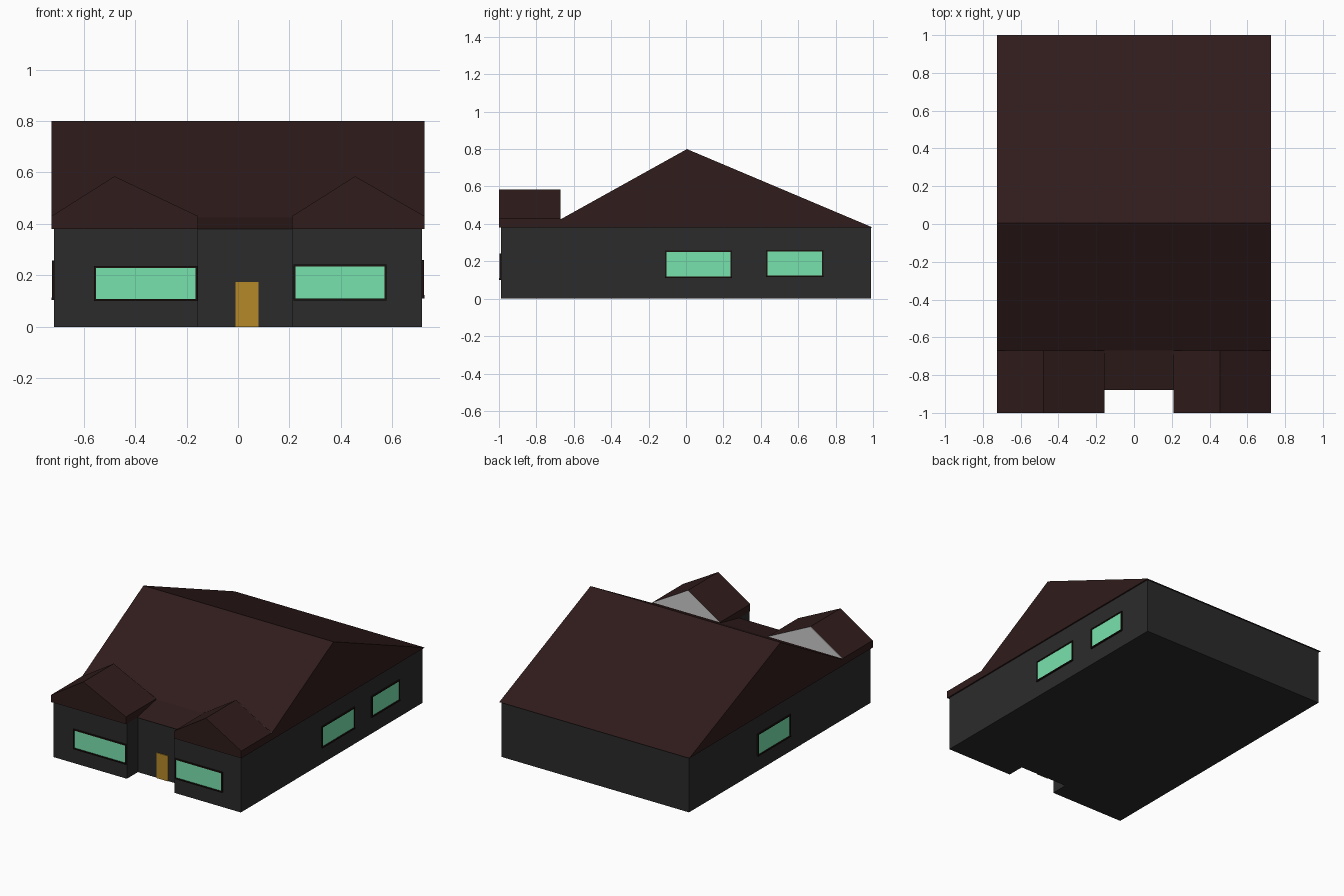
import bpy, bmesh
from mathutils import Vector

if "Cube" in bpy.data.objects:
    bpy.data.objects.remove(bpy.data.objects["Cube"])


def material(name, rgb):
    m = bpy.data.materials.new(name)
    m.diffuse_color = (*rgb, 1)
    m.use_nodes = True
    m.node_tree.nodes["Principled BSDF"].inputs["Base Color"].default_value = m.diffuse_color
    return m


WALL = material("wall", (0.024, 0.024, 0.024))
ROOF = material("roof", (0.029, 0.0115, 0.011))
FRAME = material("frame", (0.012, 0.006, 0.005))
GLASS = material("glass", (0.19, 0.76, 0.42))
GOLD = material("door", (0.46, 0.25, 0.022))


def prism(name, pts, axis, a, b, mat, drop_end=False):
    """Extrude a 2D profile along an axis from a to b."""
    def place(p, t):
        return {"x": (t, p[0], p[1]), "y": (p[0], t, p[1]), "z": (p[0], p[1], t)}[axis]
    bm = bmesh.new()
    lo = [bm.verts.new(place(p, a)) for p in pts]
    hi = [bm.verts.new(place(p, b)) for p in pts]
    n = len(pts)
    bm.faces.new(lo)
    end = bm.faces.new(hi)
    for i in range(n):
        j = (i + 1) % n
        bm.faces.new((lo[i], lo[j], hi[j], hi[i]))
    bmesh.ops.recalc_face_normals(bm, faces=bm.faces)
    if drop_end:
        bmesh.ops.delete(bm, geom=[end], context="FACES_ONLY")
    me = bpy.data.meshes.new(name)
    bm.to_mesh(me)
    bm.free()
    ob = bpy.data.objects.new(name, me)
    bpy.context.collection.objects.link(ob)
    if mat:
        me.materials.append(mat)
    return ob


def rect(u0, u1, v0, v1):
    return [(u0, v0), (u1, v0), (u1, v1), (u0, v1)]


def window(name, axis, wall, out, u0, u1, v0, v1):
    """Dark frame of four bars around a pane, standing proud of the wall."""
    t = 0.008
    inner, outer = wall - out * 0.01, wall + out * 0.008
    bars = [rect(u0, u1, v1 - t, v1), rect(u0, u0 + t, v0, v1), rect(u1 - t, u1, v0, v1)]
    for i, r in enumerate(bars):
        prism(f"{name}_frame_{i}", r, axis, inner, outer, FRAME)
    prism(f"{name}_sill", rect(u0, u1, v0, v0 + t), axis, inner, wall + out * 0.01, FRAME)
    prism(f"{name}_glass", rect(u0 + t, u1 - t, v0 + t, v1 - t), axis,
          inner, wall + out * 0.003, GLASS)


# Walls: block with a recessed entrance at the front
plan = [(-0.715, -0.99), (-0.155, -0.99), (-0.155, -0.87), (0.21, -0.87),
        (0.21, -0.99), (0.715, -0.99), (0.715, 0.988), (-0.715, 0.988)]
prism("walls", plan, "z", 0, 0.38, WALL)

# Main gable roof with a shallower slope over the entrance
prism("main_roof", [(-0.88, 0.38), (-0.67, 0.425), (0.005, 0.8), (1.0, 0.38)],
      "x", -0.725, 0.725, ROOF)

# Two front gable roofs; their rear triangles are plain grey
for side, x0, xm, x1 in (("left", -0.725, -0.48, -0.155), ("right", 0.21, 0.455, 0.725)):
    prism(f"{side}_fascia", rect(x0, x1, 0.38, 0.43), "y", -1.0, -0.67, ROOF)
    gable = [(x0, 0.43), (x1, 0.43), (xm, 0.585)]
    prism(f"{side}_front_gable", gable, "y", -1.0, -0.67, ROOF, drop_end=True)
    prism(f"{side}_gable_back", gable, "y", -0.672, -0.67, None)

# Door in the recess
prism("door", rect(-0.01, 0.08, 0, 0.175), "y", -0.875, -0.86, GOLD)

# Windows
window("front_left_window", "y", -0.99, -1, -0.56, -0.157, 0.10, 0.237)
window("front_right_window", "y", -0.99, -1, 0.215, 0.577, 0.102, 0.242)
window("right_window_front", "x", 0.715, 1, -0.113, 0.245, 0.11, 0.258)
window("right_window_back", "x", 0.715, 1, 0.428, 0.735, 0.115, 0.26)
window("left_window", "x", -0.715, -1, -0.113, 0.245, 0.105, 0.258)
